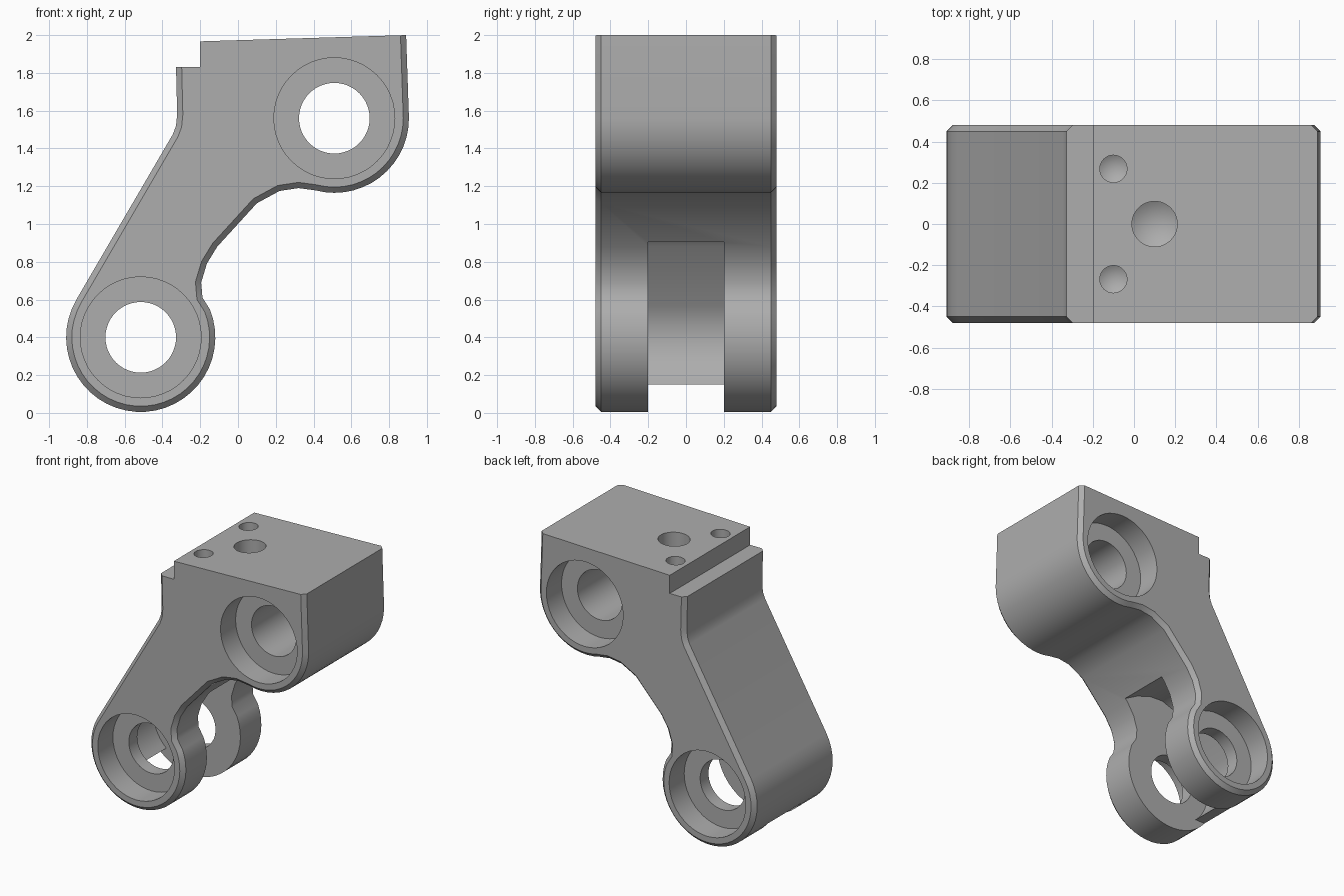
import bpy, bmesh, math
from mathutils import Vector

cube = bpy.data.objects.get("Cube")
if cube:
    bpy.data.objects.remove(cube)

LOWER = (-0.515, 0.40)      # lower pivot centre (x, z)
UPPER = (0.51, 1.56)        # upper pivot centre
BOSS, BORE, RECESS = 0.395, 0.187, 0.32
HALF = 0.48                 # half width along y
SLOT = 0.20                 # half width of the fork slot
DEPTH = 0.18                # recess depth

metal = bpy.data.materials.new("plain grey metal")
grey = (0.42, 0.42, 0.42, 1)
metal.diffuse_color = grey
metal.use_nodes = True
metal.node_tree.nodes["Principled BSDF"].inputs["Base Color"].default_value = grey


def arc(centre, r, start, end, steps):
    """Points on an arc, angles in degrees."""
    angles = [math.radians(start + (end - start) * i / steps) for i in range(steps + 1)]
    return [(centre[0] + r * math.cos(a), centre[1] + r * math.sin(a)) for a in angles]


def add_object(name, bm):
    bmesh.ops.recalc_face_normals(bm, faces=bm.faces)
    mesh = bpy.data.meshes.new(name)
    bm.to_mesh(mesh)
    bm.free()
    mesh.materials.append(metal)
    obj = bpy.data.objects.new(name, mesh)
    bpy.context.scene.collection.objects.link(obj)
    return obj


def extrude(points, y0, y1):
    """Extrude an x-z profile along y."""
    bm = bmesh.new()
    face = bm.faces.new([bm.verts.new((x, y0, z)) for x, z in points])
    moved = bmesh.ops.extrude_face_region(bm, geom=[face])["geom"]
    verts = [v for v in moved if isinstance(v, bmesh.types.BMVert)]
    bmesh.ops.translate(bm, verts=verts, vec=(0, y1 - y0, 0))
    return bm


def lathe(name, profile, place):
    """Closed turned solid; profile holds (radius, height), place maps to 3D."""
    bm = bmesh.new()
    n = 48
    rings = []
    for r, h in profile:
        count = n if r > 0 else 1
        rings.append([bm.verts.new(place(r * math.cos(math.tau * i / n),
                                         r * math.sin(math.tau * i / n), h))
                      for i in range(count)])
    for a, b in zip(rings, rings[1:]):
        for i in range(n):
            j = (i + 1) % n
            if len(b) == 1:
                bm.faces.new((a[i], a[j], b[0]))
            else:
                bm.faces.new((a[i], a[j], b[j], b[i]))
    bm.faces.new(rings[0])
    if len(rings[-1]) > 1:
        bm.faces.new(rings[-1])
    return add_object(name, bm)


# Body outline, clockwise from the top edge
outline = [(-0.2, 1.83), (-0.2, 1.967), (0.89, 2.0)]
outline += arc(UPPER, BOSS, 0, -105, 14)
outline += [(0.32, 1.19), (0.22, 1.175), (0.1, 1.11), (-0.11, 0.88),
            (-0.165, 0.79), (-0.195, 0.69), (-0.188, 0.61)]
outline += arc(LOWER, BOSS, 22, -210, 30)
outline += [(-0.345, 1.475), (-0.328, 1.52), (-0.322, 1.58), (-0.328, 1.83)]

# Chamfer the rim, leaving the top and the step square
bm = extrude(outline, -HALF, HALF)
rim = []
for e in bm.edges:
    a, b = e.verts
    if abs(a.co.y - b.co.y) > 0.01:
        continue
    on_top = min(a.co.z, b.co.z) > 1.82
    if not on_top:
        rim.append(e)
bmesh.ops.bevel(bm, geom=rim, offset=0.03, offset_type="OFFSET", segments=1,
                affect="EDGES", clamp_overlap=False)
body = add_object("linkage_bracket", bm)

cutters = []

# Fork slot, leaving a thin web along the sloping back
slot = [(0.3, -0.2), (0.3, 0.905), (-0.09, 0.905), (-0.2, 0.965), (-0.32, 1.005),
        (-0.43, 1.01), (-0.53, 0.975), (-0.62, 0.88)]
slot += arc(LOWER, 0.335, 150, 228, 12)
slot += [(-1.1, 0.151), (-1.1, -0.2)]
cutters.append(add_object("slot_cutter", extrude(slot, -SLOT, SLOT)))

# Stepped pivot bores, recessed on both sides
step = HALF - DEPTH
bore = [(RECESS, -0.6), (RECESS, -step), (BORE, -step),
        (BORE, step), (RECESS, step), (RECESS, 0.6)]
for label, (cx, cz) in (("lower", LOWER), ("upper", UPPER)):
    cutters.append(lathe(label + "_bore_cutter", bore,
                         lambda u, v, h, cx=cx, cz=cz: Vector((cx + u, h, cz + v))))

# Drilled holes with conical ends in the top face
for label, x, y, r, depth in (("centre", 0.1, 0, 0.11, 0.36),
                              ("front", -0.1, -0.268, 0.066, 0.26),
                              ("rear", -0.1, 0.268, 0.066, 0.26)):
    drill = [(r, 2.1), (r, 1.97 - depth), (0, 1.97 - depth - r * 0.58)]
    cutters.append(lathe(label + "_drill_cutter", drill,
                         lambda u, v, h, x=x, y=y: Vector((x + u, y + v, h))))

# Cut everything, then keep only the finished body
for c in cutters:
    c.hide_render = True
    mod = body.modifiers.new(c.name, "BOOLEAN")
    mod.operation = "DIFFERENCE"
    mod.solver = "EXACT"
    mod.object = c
graph = bpy.context.evaluated_depsgraph_get()
finished = bpy.data.meshes.new_from_object(body.evaluated_get(graph))
body.modifiers.clear()
body.data = finished
for c in cutters:
    bpy.data.objects.remove(c)

# Smooth the curved walls, keep machined edges sharp
bpy.ops.object.select_all(action="DESELECT")
body.select_set(True)
bpy.context.view_layer.objects.active = body
bpy.ops.object.shade_smooth_by_angle(angle=math.radians(30))
